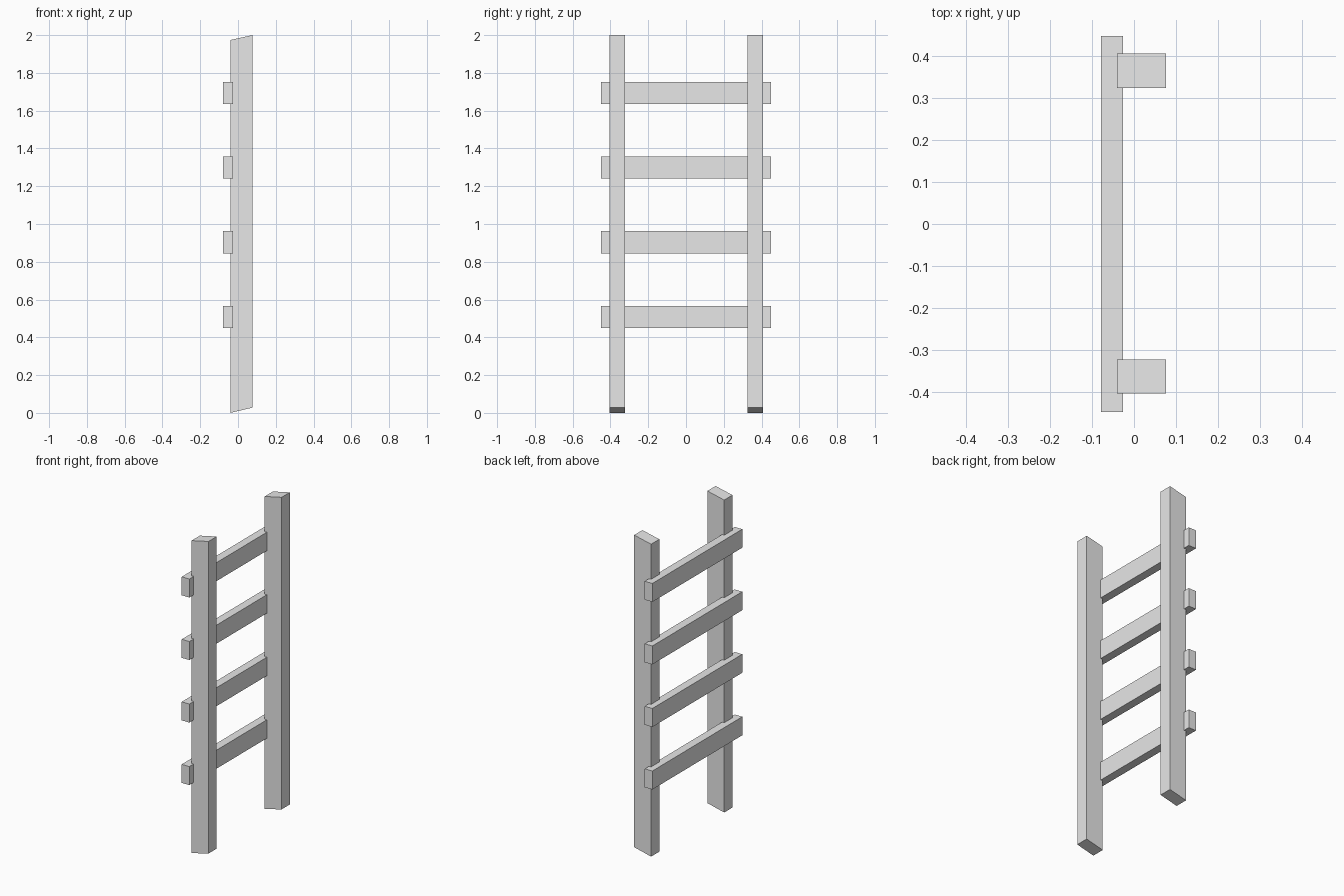
import bpy
import bmesh

cube = bpy.data.objects.get("Cube")
if cube:
    bpy.data.objects.remove(cube, do_unlink=True)

# Single plain grey
grey = bpy.data.materials.new("light grey")
grey.use_nodes = True
colour = (0.8, 0.8, 0.8, 1)
grey.diffuse_color = colour
grey.node_tree.nodes["Principled BSDF"].inputs["Base Color"].default_value = colour


def extrude_profile(name, profile, y0, y1):
    """Extrude an x-z outline along y into a flat-faced solid."""
    bm = bmesh.new()
    face = bm.faces.new([bm.verts.new((x, y0, z)) for x, z in profile])
    side = bmesh.ops.extrude_face_region(bm, geom=[face])
    verts = [g for g in side["geom"] if isinstance(g, bmesh.types.BMVert)]
    bmesh.ops.translate(bm, verts=verts, vec=(0, y1 - y0, 0))
    bmesh.ops.recalc_face_normals(bm, faces=bm.faces)
    mesh = bpy.data.meshes.new(name)
    bm.to_mesh(mesh)
    bm.free()
    mesh.materials.append(grey)
    obj = bpy.data.objects.new(name, mesh)
    bpy.context.collection.objects.link(obj)
    return obj


# Upright rails with slanted ends
rail = [(-0.041, 0), (0.077, 0.028), (0.077, 2), (-0.041, 1.974)]
for name, y in (("front_rail", -0.364), ("back_rail", 0.366)):
    extrude_profile(name, rail, y - 0.041, y + 0.041)

# Flat rungs let into one side of the rails
x0, x1 = -0.079, -0.026
for i in range(4):
    z0 = 0.45 + i * 0.395
    z1 = z0 + 0.117
    rung = [(x0, z0), (x1, z0), (x1, z1), (x0, z1)]
    extrude_profile(f"rung_{i + 1}", rung, -0.449, 0.449)
